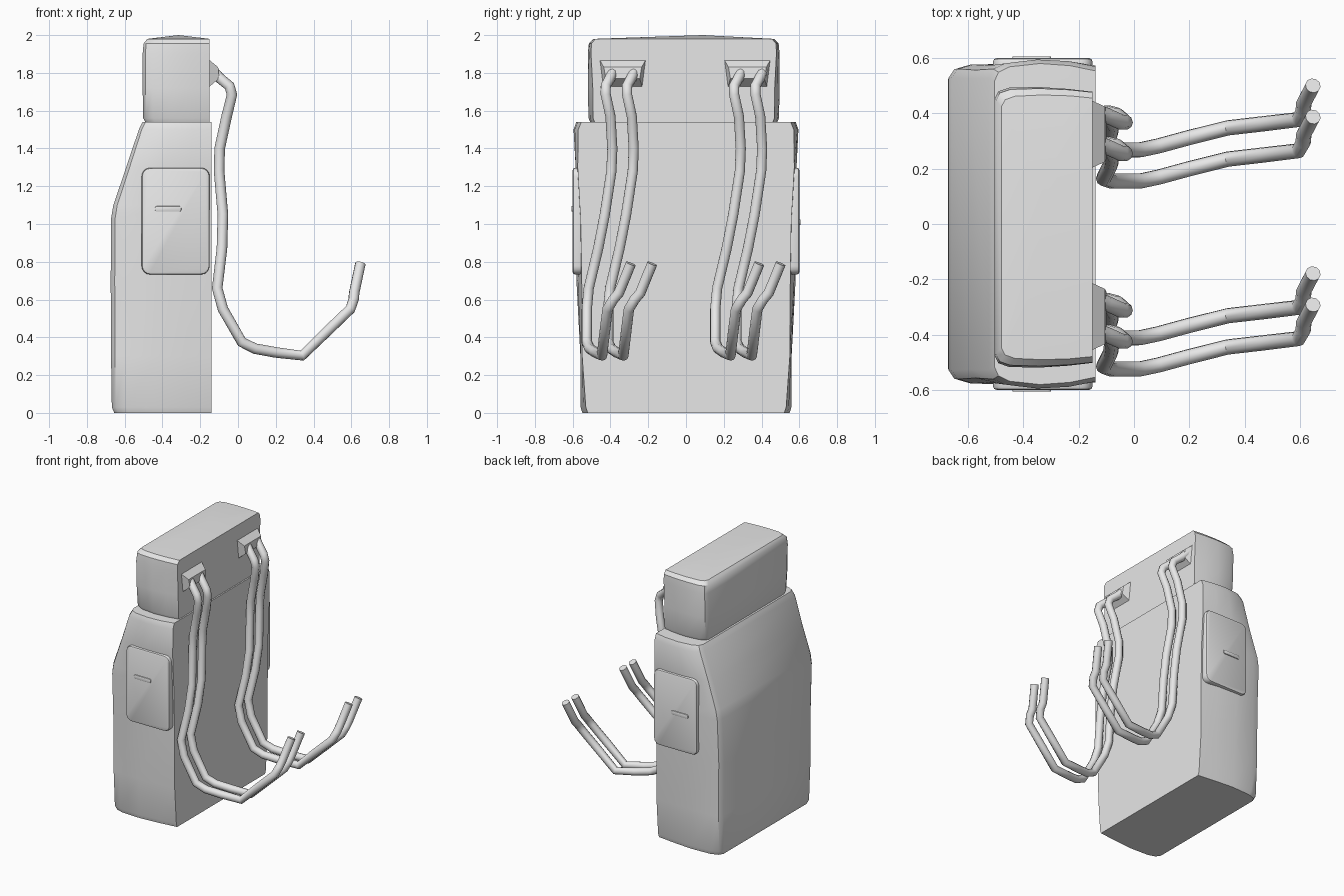
import bpy, bmesh, math
from mathutils import Vector

if "Cube" in bpy.data.objects:
    bpy.data.objects.remove(bpy.data.objects["Cube"])

grey = bpy.data.materials.new("plain_grey")
grey.diffuse_color = (0.8, 0.8, 0.8, 1)
grey.use_nodes = True
grey.node_tree.nodes["Principled BSDF"].inputs["Base Color"].default_value = grey.diffuse_color


def finish(bm, name, angle=35):
    bmesh.ops.recalc_face_normals(bm, faces=bm.faces)
    me = bpy.data.meshes.new(name)
    bm.to_mesh(me)
    bm.free()
    me.materials.append(grey)
    ob = bpy.data.objects.new(name, me)
    bpy.context.collection.objects.link(ob)
    bpy.ops.object.select_all(action='DESELECT')
    ob.select_set(True)
    bpy.context.view_layer.objects.active = ob
    bpy.ops.object.shade_smooth_by_angle(angle=math.radians(angle))
    return ob


def loft(name, rows, xr, top_z, yc=0.0, wobble=0.006):
    """Stack of soft rectangular sections: each row is (z, left x, half width)."""
    bm = bmesh.new()
    rings = []
    for i, (z, xl, w) in enumerate(rows):
        d = xr - xl
        half = [(xr, .965), (xr - .25 * d, .99), (xr - .55 * d, 1.0),
                (xr - .85 * d, .985), (xr - .96 * d, .955), (xl, .90)]
        pts = [(x, f * w) for x, f in half] + [(x, -f * w) for x, f in reversed(half)]
        rings.append([bm.verts.new((x, y + yc + wobble * math.sin(7 * z + 9 * x) * (1 if y > 0 else -1), z))
                      for x, y in pts])
    for a, b in zip(rings, rings[1:]):
        n = len(a)
        for k in range(n):
            bm.faces.new((a[k], a[(k + 1) % n], b[(k + 1) % n], b[k]))
    bm.faces.new(rings[0])
    # gently crowned lid
    top = rings[-1]
    mid = bm.verts.new(((xr + rows[-1][1]) / 2, yc + 0.1, top_z))
    for k in range(len(top)):
        bm.faces.new((top[k], top[(k + 1) % len(top)], mid))
    return finish(bm, name)


# main pack with a sloping outer shoulder
loft("pack_body", [(0, -.655, .545), (.03, -.668, .555), (.3, -.672, .565), (.7, -.674, .575),
                   (1.03, -.672, .58), (1.10, -.66, .582), (1.3, -.592, .588),
                   (1.5, -.525, .59), (1.54, -.505, .575)], -.14, 1.545)

# top roll sitting on the pack
loft("top_roll", [(1.53, -.485, .485), (1.56, -.502, .498), (1.72, -.505, .505),
                  (1.9, -.505, .512), (1.955, -.50, .508), (1.98, -.48, .485)], -.15, 2.0, -.012)


def rounded_box(name, centre, size, corner, soft):
    """Box with rounded corners seen along y, and softened rims."""
    bm = bmesh.new()
    bmesh.ops.create_cube(bm, size=1)
    for v in bm.verts:
        v.co = Vector([c * s for c, s in zip(v.co, size)]) + Vector(centre)
    bm.normal_update()
    upright = [e for e in bm.edges if abs(e.verts[0].co.y - e.verts[1].co.y) > 1e-4]
    bmesh.ops.bevel(bm, geom=upright, offset=corner, segments=4, affect='EDGES', profile=.5)
    bm.normal_update()
    rim = [e for e in bm.edges if abs(e.verts[0].co.y - e.verts[1].co.y) < 1e-4]
    bmesh.ops.bevel(bm, geom=rim, offset=soft, segments=2, affect='EDGES', profile=.5)
    return finish(bm, name, 40)


# side pockets with a small fold on each
for side, label, fold_z in ((-1, "front", 1.08), (1, "rear", 1.01)):
    rounded_box("side_pocket_" + label, (-.33, side * .57, 1.015), (.36, .06, .565), .045, .012)
    rounded_box("pocket_fold_" + label, (-.37, side * .598, fold_z), (.14, .018, .03), .012, .004)

# strap anchors: wedges on the flat side of the top roll
for c in (-.335, .325):
    bm = bmesh.new()
    wedge = [(-.16, 1.875, .125), (-.105, 1.83, .10), (-.10, 1.77, .09), (-.16, 1.72, .105)]
    a = [bm.verts.new((x, c - h, z)) for x, z, h in wedge]
    b = [bm.verts.new((x, c + h, z)) for x, z, h in wedge]
    bm.faces.new(a)
    bm.faces.new(b)
    for k in range(4):
        bm.faces.new((a[k], a[(k + 1) % 4], b[(k + 1) % 4], b[k]))
    finish(bm, "strap_anchor", 20)

# strap tubes: one bent path, repeated as two pairs
path = [(-.14, -.385, 1.82), (-.10, -.40, 1.775), (-.045, -.425, 1.73), (-.032, -.425, 1.685),
        (-.06, -.40, 1.57), (-.097, -.39, 1.40), (-.10, -.395, 1.28), (-.08, -.43, 1.05),
        (-.085, -.465, .87), (-.11, -.515, .66), (-.08, -.525, .55), (.02, -.525, .375),
        (.09, -.51, .34), (.20, -.48, .32), (.34, -.445, .303), (.47, -.43, .43),
        (.595, -.415, .55), (.612, -.385, .60), (.615, -.355, .635), (.648, -.292, .79)]
for n, shift in enumerate((0, .113, .68, .793)):
    cu = bpy.data.curves.new("strap_tube", 'CURVE')
    cu.dimensions = '3D'
    cu.bevel_depth = .028
    cu.bevel_resolution = 3
    cu.use_fill_caps = True
    sp = cu.splines.new('POLY')
    sp.points.add(len(path) - 1)
    for p, (x, y, z) in zip(sp.points, path):
        p.co = (x, y + shift, z, 1)
    cu.materials.append(grey)
    ob = bpy.data.objects.new("strap_tube_%d" % (n + 1), cu)
    bpy.context.collection.objects.link(ob)
    bpy.ops.object.select_all(action='DESELECT')
    ob.select_set(True)
    bpy.context.view_layer.objects.active = ob
    bpy.ops.object.convert(target='MESH')
    bpy.ops.object.shade_smooth_by_angle(angle=math.radians(50))
